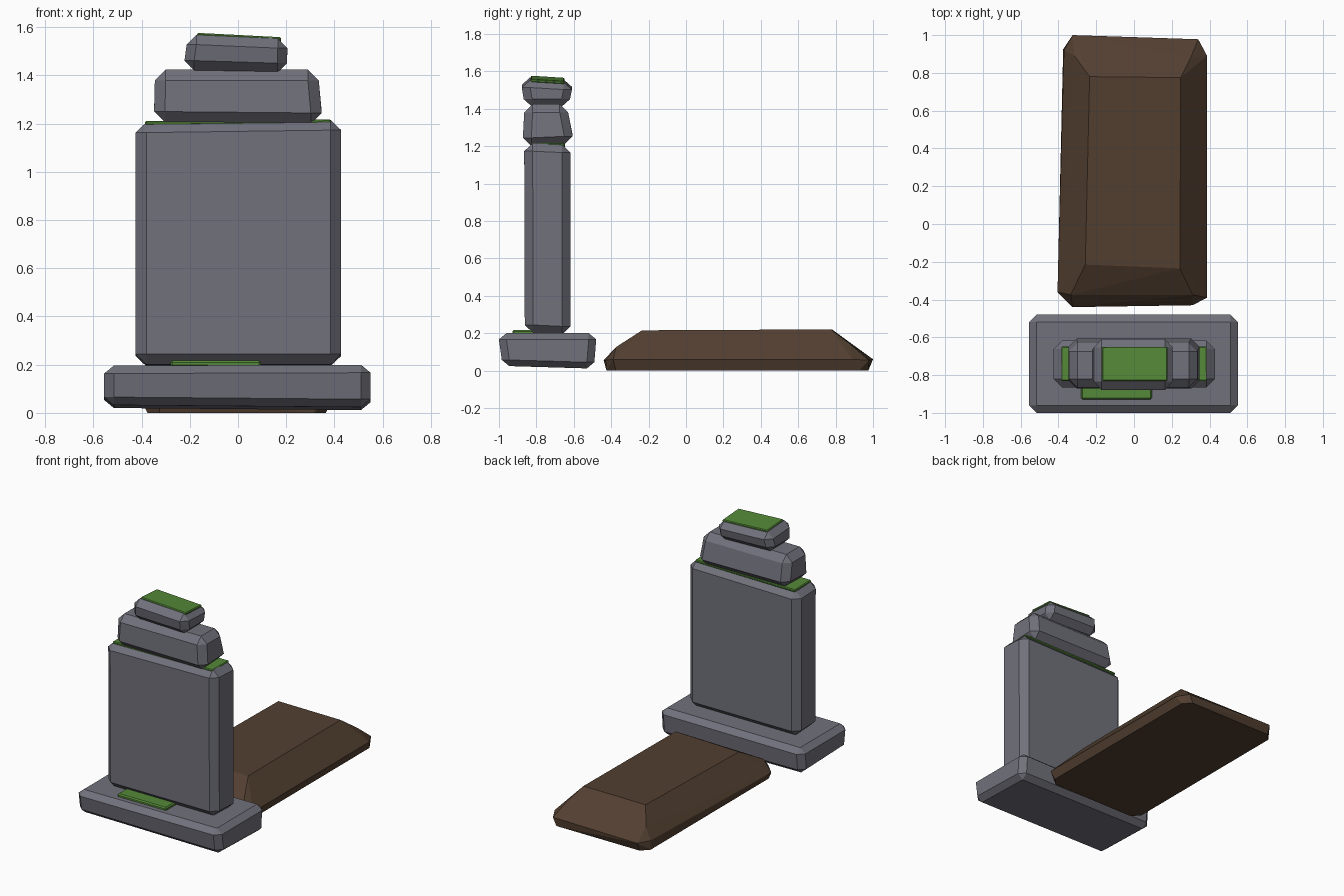
import bpy, bmesh, math

if "Cube" in bpy.data.objects:
    bpy.data.objects.remove(bpy.data.objects["Cube"])


def material(name, rgb):
    m = bpy.data.materials.new(name)
    m.diffuse_color = (*rgb, 1)
    m.use_nodes = True
    m.node_tree.nodes["Principled BSDF"].inputs["Base Color"].default_value = m.diffuse_color
    return m


STONE = material("stone", (0.165, 0.165, 0.20))
SOIL = material("soil", (0.085, 0.05, 0.03))
MOSS = material("moss", (0.09, 0.25, 0.04))


def hull(name, points, mat):
    """Faceted solid: convex hull with near-flat triangles merged."""
    bm = bmesh.new()
    for p in points:
        bm.verts.new(p)
    res = bmesh.ops.convex_hull(bm, input=bm.verts[:])
    junk = {g for g in res["geom_interior"] + res["geom_unused"]
            if isinstance(g, bmesh.types.BMVert)}
    bmesh.ops.delete(bm, geom=list(junk), context='VERTS')
    bmesh.ops.dissolve_limit(bm, angle_limit=math.radians(2.5),
                             verts=bm.verts[:], edges=bm.edges[:])
    bmesh.ops.recalc_face_normals(bm, faces=bm.faces[:])
    me = bpy.data.meshes.new(name)
    bm.to_mesh(me)
    bm.free()
    me.materials.append(mat)
    ob = bpy.data.objects.new(name, me)
    bpy.context.collection.objects.link(ob)
    return ob


def block(name, low, high, z0, z1, cut, mat, tilt0=(0, 0), tilt1=(0, 0)):
    """Chamfered block; low/high are (x0, x1, y0, y1), tilts are z slopes."""
    cx, cy, cz = cut
    pts = []
    for rect, z, (tx, ty), up in ((low, z0, tilt0, 1), (high, z1, tilt1, -1)):
        mx, my = (rect[0] + rect[1]) / 2, (rect[2] + rect[3]) / 2
        for x, sx in ((rect[0], 1), (rect[1], -1)):
            for y, sy in ((rect[2], 1), (rect[3], -1)):
                zz = z + tx * (x - mx) + ty * (y - my)
                pts += [(x + sx * cx, y + sy * cy, zz),
                        (x + sx * cx, y, zz + up * cz),
                        (x, y + sy * cy, zz + up * cz)]
    return hull(name, pts, mat)


def ring(x0, x1, y0, y1, z, c):
    """Rectangle with cut corners at height z."""
    return [p for x, sx in ((x0, 1), (x1, -1)) for y, sy in ((y0, 1), (y1, -1))
            for p in ((x + sx * c, y, z), (x, y + sy * c, z))]


# Stones of the marker
block("base_slab", (-0.555, 0.55, -0.985, -0.49), (-0.555, 0.55, -1.0, -0.48),
      0.022, 0.198, (0.04, 0.04, 0.033), STONE, (-0.008, -0.025), (0.003, 0))
block("headstone", (-0.425, 0.428, -0.862, -0.617), (-0.425, 0.428, -0.865, -0.618),
      0.197, 1.207, (0.045, 0.045, 0.043), STONE, (0, -0.03), (0.012, -0.03))
block("middle_cap", (-0.348, 0.347, -0.872, -0.606), (-0.345, 0.335, -0.865, -0.63),
      1.206, 1.424, (0.045, 0.045, 0.045), STONE, (-0.008, 0.03))
block("top_cap", (-0.222, 0.203, -0.868, -0.62), (-0.213, 0.205, -0.878, -0.61),
      1.416, 1.555, (0.04, 0.045, 0.04), STONE, (-0.025, 0), (-0.035, -0.04))

# Moss patches
top = (-0.17, 0.178, -0.83, -0.65)
block("top_moss", top, top, 1.545, 1.562, (0.005,) * 3, MOSS, (-0.05, -0.06), (-0.05, -0.06))
mid = (-0.385, 0.385, -0.83, -0.648)
block("shoulder_moss", mid, mid, 1.195, 1.213, (0.005,) * 3, MOSS, (0.008, -0.01), (0.008, -0.01))
foot = (-0.28, 0.095, -0.928, -0.80)
block("foot_moss", foot, foot, 0.19, 0.217, (0.008,) * 3, MOSS)

# Earth mound behind the headstone
hull("earth_mound",
     ring(-0.375, 0.365, -0.425, 0.975, 0.0, 0.05)
     + ring(-0.405, 0.387, -0.44, 1.0, 0.055, 0.08)[:2]
     + [(-0.37, 0.92, 0.06), (-0.325, 1.0, 0.06), (0.34, 0.978, 0.055),
        (0.387, 0.89, 0.06), (0.31, -0.43, 0.055), (0.387, -0.39, 0.06)]
     + [(-0.335, -0.375, 0.125), (0.31, -0.375, 0.125),
        (-0.315, 0.89, 0.13), (0.30, 0.88, 0.14)]
     + [(-0.258, -0.215, 0.215), (0.243, -0.235, 0.215),
        (-0.235, 0.78, 0.22), (0.247, 0.775, 0.22)], SOIL)
